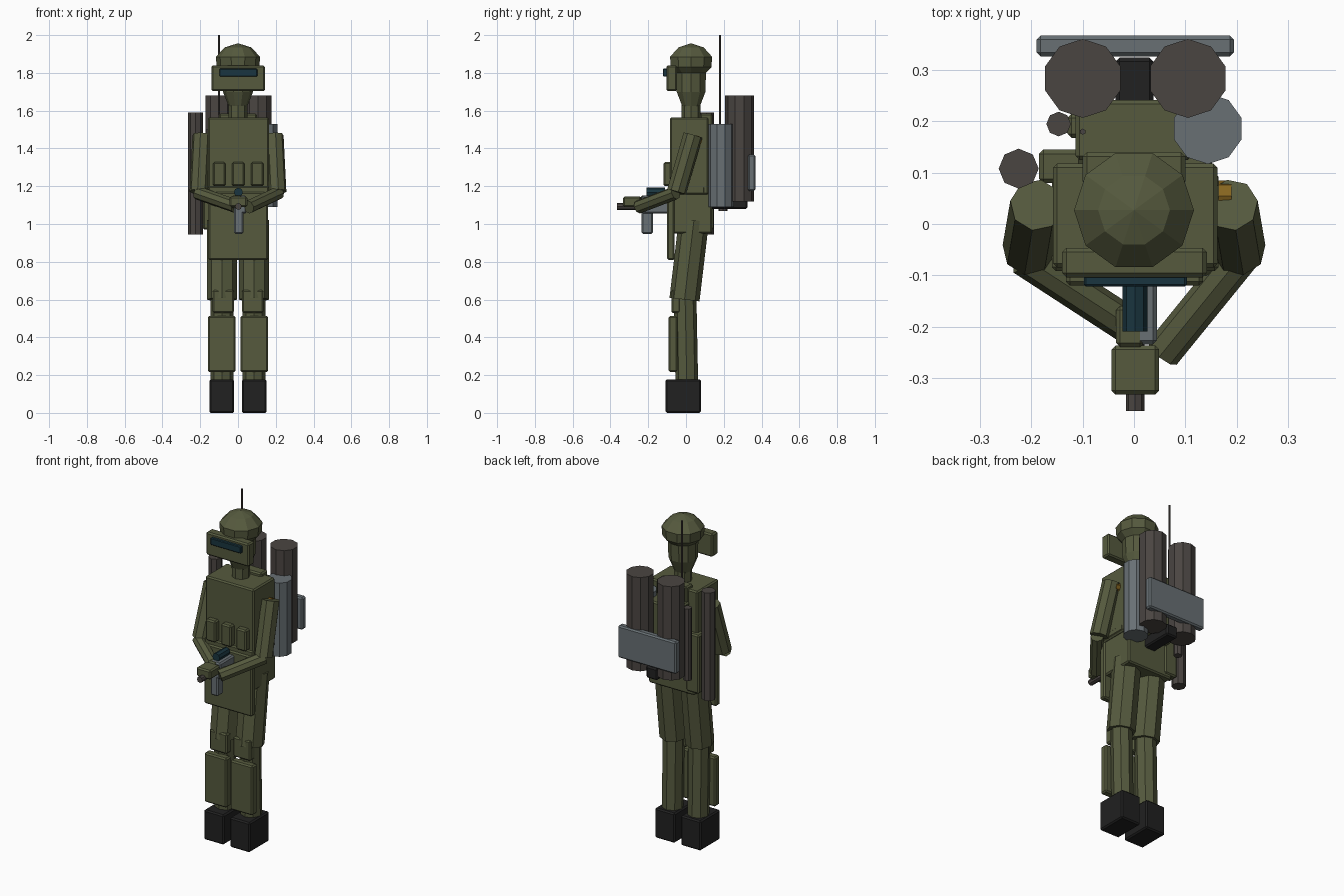
import bpy, bmesh, math
from mathutils import Vector

cube = bpy.data.objects.get("Cube")
if cube:
    bpy.data.objects.remove(cube, do_unlink=True)


def material(name, rgb):
    m = bpy.data.materials.new(name)
    m.use_nodes = True
    m.diffuse_color = (*rgb, 1)
    m.node_tree.nodes["Principled BSDF"].inputs["Base Color"].default_value = (*rgb, 1)
    return m


olive = material("olive", (0.092, 0.102, 0.048))
steel = material("blue_grey_steel", (0.138, 0.162, 0.175))
gunmetal = material("brown_grey_metal", (0.068, 0.059, 0.053))
black = material("black_rubber", (0.015, 0.015, 0.015))
teal = material("dark_teal_glass", (0.010, 0.036, 0.050))
gold = material("gold_badge", (0.24, 0.13, 0.014))


def finish(name, bm, mat):
    bmesh.ops.recalc_face_normals(bm, faces=bm.faces)
    me = bpy.data.meshes.new(name)
    bm.to_mesh(me)
    bm.free()
    me.materials.append(mat)
    ob = bpy.data.objects.new(name, me)
    bpy.context.collection.objects.link(ob)
    return ob


def box(name, x, y, z, mat=olive, bevel=0.008):
    """Chamfered box from its (min, max) range on each axis."""
    bm = bmesh.new()
    bmesh.ops.create_cube(bm, size=1)
    for v in bm.verts:
        v.co = [(r[0] + r[1]) / 2 + c * (r[1] - r[0]) for c, r in zip(v.co, (x, y, z))]
    if bevel:
        bmesh.ops.bevel(bm, geom=bm.edges[:], offset=bevel, segments=1, affect='EDGES')
    return finish(name, bm, mat)


def rod(name, a, b, r, mat=olive, sides=8, r2=None):
    """Flat sided cylinder from point a to point b."""
    a, b = Vector(a), Vector(b)
    bm = bmesh.new()
    bmesh.ops.create_cone(bm, cap_ends=True, segments=sides, radius1=r,
                          radius2=r if r2 is None else r2, depth=(b - a).length)
    turn = (b - a).to_track_quat('Z', 'Y')
    for v in bm.verts:
        v.co = turn @ v.co + (a + b) / 2
    return finish(name, bm, mat)


def lathe(name, profile, center, mat=olive, sides=10):
    """Faceted solid of revolution from (radius, height) pairs, bottom to top."""
    bm = bmesh.new()
    rings = []
    for r, z in profile:
        rings.append([bm.verts.new((center[0] + r * math.cos(math.tau * i / sides),
                                    center[1] + r * math.sin(math.tau * i / sides), z))
                      for i in range(sides)])
    for low, high in zip(rings, rings[1:]):
        for i in range(sides):
            j = (i + 1) % sides
            bm.faces.new((low[i], low[j], high[j], high[i]))
    bm.faces.new(rings[0])
    bm.faces.new(rings[-1])
    bmesh.ops.remove_doubles(bm, verts=bm.verts, dist=0.0005)
    return finish(name, bm, mat)


# Legs and arms, one per side
for side, s in (("left", 1), ("right", -1)):
    def span(a, b):
        return sorted((s * a, s * b))

    box(f"{side}_boot", span(0.02, 0.152), (-0.108, 0.08), (0, 0.178), black)
    rod(f"{side}_lower_leg", (s * 0.085, 0.005, 0.12), (s * 0.085, -0.005, 0.62), 0.06)
    box(f"{side}_shin_guard", span(0.012, 0.16), (-0.093, -0.045), (0.217, 0.512))
    box(f"{side}_knee_pad", span(0.02, 0.135), (-0.078, -0.03), (0.53, 0.65))
    rod(f"{side}_thigh", (s * 0.085, -0.008, 0.6), (s * 0.085, 0.042, 1.02), 0.08)
    rod(f"{side}_upper_arm", (s * 0.205, -0.05, 1.17), (s * 0.19, 0.037, 1.47), 0.052)

rod("left_forearm", (0.215, -0.055, 1.165), (0.055, -0.252, 1.09), 0.036)
rod("right_forearm", (-0.215, -0.065, 1.165), (-0.015, -0.195, 1.095), 0.036)
box("right_hand", (-0.035, 0.02), (-0.24, -0.16), (1.085, 1.15))

# Torso
box("hips", (-0.152, 0.152), (-0.08, 0.138), (0.95, 1.17))
box("chest", (-0.158, 0.163), (-0.085, 0.118), (1.155, 1.565))
box("front_apron", (-0.157, 0.16), (-0.1, -0.06), (0.81, 1.17))
box("belt", (-0.16, 0.165), (-0.092, 0.1), (1.16, 1.2))
for i, x in enumerate((-0.1, 0.002, 0.102)):
    box(f"chest_pouch_{i + 1}", (x - 0.033, x + 0.033), (-0.12, -0.075), (1.2, 1.327))
box("side_pouch", (-0.185, -0.1), (0.08, 0.145), (0.97, 1.32))
rod("shoulder_badge", (0.165, 0.055, 1.44), (0.19, 0.055, 1.44), 0.03, gold)

# Head
rod("neck", (0, 0.027, 1.55), (0, 0.027, 1.67), 0.05)
lathe("head", [(0.05, 1.625), (0.08, 1.7), (0.083, 1.82)], (0, 0.027))
lathe("helmet", [(0.08, 1.797), (0.113, 1.83), (0.117, 1.885), (0.07, 1.935), (0, 1.957)],
      (0, 0.027))
box("visor_housing", (-0.14, 0.142), (-0.104, -0.047), (1.703, 1.84))
box("visor_glass", (-0.098, 0.103), (-0.122, -0.1), (1.78, 1.822), teal, 0.004)

# Handheld weapon
box("weapon_receiver", (-0.02, 0.045), (-0.235, -0.085), (1.055, 1.15), steel)
box("weapon_magazine", (-0.02, 0.03), (-0.235, -0.175), (0.948, 1.08), steel)
box("weapon_handguard", (-0.044, 0.049), (-0.333, -0.237), (1.09, 1.145))
rod("weapon_barrel", (0.002, -0.365, 1.093), (0.002, -0.1, 1.093), 0.018, gunmetal)
rod("weapon_scope", (0.002, -0.21, 1.168), (0.002, -0.11, 1.168), 0.024, teal)

# Back equipment
box("backpack", (-0.114, 0.113), (0.125, 0.242), (1.14, 1.5))
box("backpack_pouch", (-0.13, -0.1), (0.168, 0.215), (1.15, 1.4))
box("shoulder_strap_mount", (-0.1, 0.1), (0.075, 0.14), (1.16, 1.585))
box("lower_bracket", (-0.036, 0.038), (0.11, 0.325), (1.08, 1.15), black)
for side, x in (("left", 0.105), ("right", -0.1)):
    rod(f"{side}_tank", (x, 0.284, 1.12), (x, 0.284, 1.68), 0.077, gunmetal, 10)
rod("steel_tank", (0.144, 0.186, 1.09), (0.144, 0.186, 1.53), 0.069, steel, 10)
rod("side_tube", (-0.225, 0.108, 0.945), (-0.225, 0.108, 1.59), 0.039, gunmetal)
rod("small_tube", (-0.147, 0.195, 1.07), (-0.147, 0.195, 1.5), 0.024, gunmetal)
box("rear_plate", (-0.19, 0.195), (0.327, 0.368), (1.175, 1.367), steel)
rod("antenna", (-0.1, 0.18, 1.45), (-0.1, 0.18, 2.0), 0.006, gunmetal, 6)
